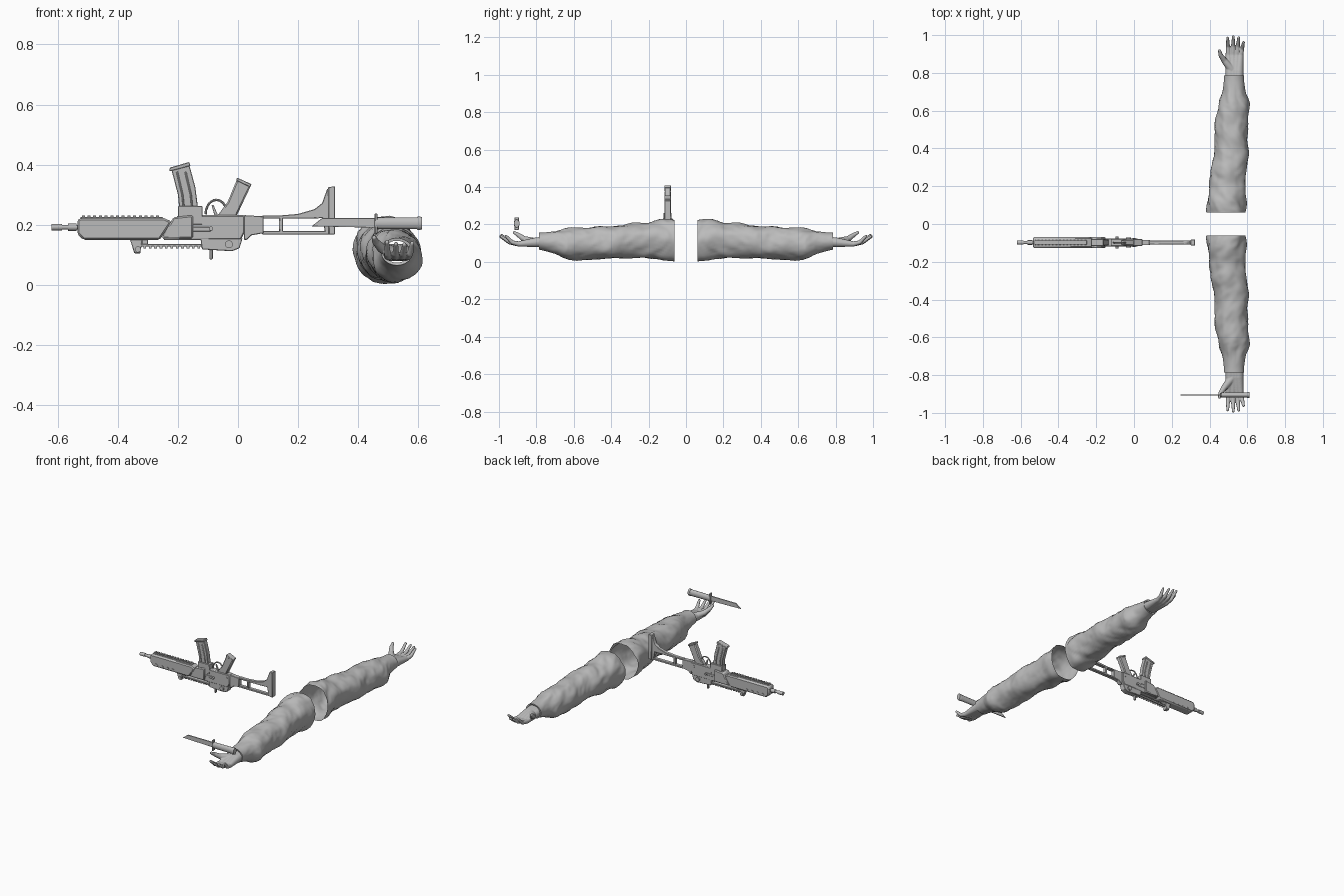
import bpy, bmesh, math
from mathutils import Vector, noise

cube = bpy.data.objects.get("Cube")
if cube:
    bpy.data.objects.remove(cube, do_unlink=True)

grey = bpy.data.materials.new("plain_grey")
grey.use_nodes = True
grey.diffuse_color = (0.5, 0.5, 0.5, 1)
grey.node_tree.nodes["Principled BSDF"].inputs["Base Color"].default_value = (0.5, 0.5, 0.5, 1)

RIFLE_Y = -0.098
KNIFE_Y = -0.905


def finish(name, bm, angle=35, bevel=0.0):
    """Turn a bmesh into a shaded, coloured object."""
    bmesh.ops.recalc_face_normals(bm, faces=bm.faces)
    mesh = bpy.data.meshes.new(name)
    bm.to_mesh(mesh)
    bm.free()
    mesh.materials.append(grey)
    obj = bpy.data.objects.new(name, mesh)
    bpy.context.collection.objects.link(obj)
    bpy.ops.object.select_all(action="DESELECT")
    obj.select_set(True)
    bpy.context.view_layer.objects.active = obj
    bpy.ops.object.shade_smooth_by_angle(angle=math.radians(angle))
    if bevel:
        mod = obj.modifiers.new("bevel", "BEVEL")
        mod.width = bevel
        mod.segments = 1
    return obj


def plate(name, outline, half, y=RIFLE_Y, bevel=0.002):
    """Side profile (x, z) given a thickness along y."""
    bm = bmesh.new()
    face = bm.faces.new([bm.verts.new((x, y - half, z)) for x, z in outline])
    new = bmesh.ops.extrude_face_region(bm, geom=[face])["geom"]
    verts = [v for v in new if isinstance(v, bmesh.types.BMVert)]
    bmesh.ops.translate(bm, verts=verts, vec=(0, 2 * half, 0))
    return finish(name, bm, bevel=bevel)


def box(name, x0, x1, z0, z1, half, y=RIFLE_Y, bevel=0.002):
    return plate(name, [(x0, z0), (x1, z0), (x1, z1), (x0, z1)], half, y, bevel)


def add_cone(bm, a, b, ra, rb, sides=16):
    a, b = Vector(a), Vector(b)
    turn = (b - a).to_track_quat("Z", "Y").to_matrix().to_4x4()
    turn.translation = (a + b) / 2
    bmesh.ops.create_cone(bm, cap_ends=True, segments=sides, radius1=ra,
                          radius2=rb, depth=(b - a).length, matrix=turn)


def rod(name, a, b, ra, rb=None, sides=16):
    bm = bmesh.new()
    add_cone(bm, a, b, ra, rb or ra, sides)
    return finish(name, bm)


def chain(bm, points):
    """Rounded limb through (x, y, z, radius) points."""
    for i, p in enumerate(points):
        ball = bmesh.ops.create_uvsphere(bm, u_segments=16, v_segments=10, radius=p[3])
        bmesh.ops.translate(bm, verts=ball["verts"], vec=p[:3])
        if i:
            q = points[i - 1]
            add_cone(bm, q[:3], p[:3], q[3], p[3])


# Sleeve sections: distance along arm, x range, z range
SECTIONS = [(.062, .385, .595, .002, .23), (.12, .388, .593, .005, .232),
            (.2, .395, .592, .015, .213), (.28, .408, .598, .022, .208),
            (.36, .423, .608, .018, .2), (.44, .427, .604, .013, .19),
            (.52, .429, .602, .012, .188), (.6, .44, .61, .008, .187),
            (.65, .448, .61, .015, .178), (.7, .468, .592, .04, .165),
            (.75, .475, .584, .058, .158), (.785, .476, .582, .065, .156)]


def section_at(t):
    """Smoothly blended sleeve section."""
    i = min(int(t), len(SECTIONS) - 2)
    p = [SECTIONS[max(0, min(len(SECTIONS) - 1, i + k))] for k in (-1, 0, 1, 2)]
    f = t - i
    return [b + f / 2 * (c - a + f * (2 * a - 5 * b + 4 * c - d + f * (3 * (b - c) + d - a)))
            for a, b, c, d in zip(*p)]


def sleeve(name, side):
    bm = bmesh.new()
    rings, sides = 84, 48
    rows = []
    for r in range(rings + 1):
        y, x0, x1, z0, z1 = section_at(r / rings * (len(SECTIONS) - 1))
        fade = min(1, (0.79 - y) / 0.12)
        row = []
        for s in range(sides):
            a = math.tau * s / sides
            c, n = math.cos(a), math.sin(a)
            # slanting cloth folds
            where = Vector((c * 1.3, y * 13 + c * 0.8 + n * 0.5, n * 1.3))
            fold = 1 + fade * (0.12 * noise.noise(where) - 0.07 * abs(noise.noise(where * 1.7)))
            row.append(bm.verts.new(((x0 + x1) / 2 + (x1 - x0) / 2 * c * fold, side * y,
                                     max(0, (z0 + z1) / 2 + (z1 - z0) / 2 * n * fold))))
        rows.append(row)
    # turned-in cuff
    mid = Vector((0.53, side * 0.775, 0.11))
    rows.append([bm.verts.new(mid + (v.co - mid) * 0.8) for v in rows[-1]])
    for low, high in zip(rows, rows[1:]):
        for s in range(sides):
            n = (s + 1) % sides
            bm.faces.new((low[s], low[n], high[n], high[s]))
    finish(name, bm, 60)


def hand(name, side):
    bm = bmesh.new()
    # knuckle x, tip x, finger reach, tip height
    fingers = [(.499, .496, .985, .142), (.523, .526, .992, .136),
               (.545, .554, .986, .134), (.565, .58, .962, .138)]
    for kx, tx, reach, tip in fingers:
        chain(bm, [(.53 + (kx - .53) * .6, side * .75, .108, .029),
                   (.53 + (kx - .53) * .7, side * .81, .104, .025),
                   (kx, side * .895, .096, .014),
                   ((kx + tx) / 2, side * (.895 + reach) / 2, .104, .011),
                   (tx, side * reach, tip, .0075)])
    # thumb
    chain(bm, [(.515, side * .82, .108, .022), (.478, side * .865, .122, .016),
               (.458, side * .895, .143, .012), (.453, side * .918, .157, .008)])
    obj = finish(name, bm)
    mod = obj.modifiers.new("blend", "REMESH")
    mod.mode = "VOXEL"
    mod.voxel_size = 0.003
    mod.use_smooth_shade = True
    soft = obj.modifiers.new("soften", "SMOOTH")
    soft.iterations = 4


for label, side in (("left", 1), ("right", -1)):
    sleeve(label + "_sleeve", side)
    hand(label + "_hand", side)

# Knife
plate("knife_blade", [(.245, .195), (.28, .222), (.46, .222), (.46, .19)], .003, KNIFE_Y, .001)
box("knife_guard", .455, .464, .17, .238, .011, KNIFE_Y)
grip = rod("knife_handle", (.46, 0, 0), (.6, 0, 0), .019, .02)
grip.scale.y = 0.7
grip.location = (0, KNIFE_Y, .205)
cap = rod("knife_pommel", (.598, 0, 0), (.612, 0, 0), .023, .021)
cap.scale.y = 0.7
cap.location = grip.location

# Rifle barrel and muzzle
for name, x0, x1, radius in (("barrel", -.6, -.5, .008), ("muzzle_tip", -.62, -.585, .011),
                             ("muzzle_ring", -.565, -.537, .012)):
    rod(name, (x0, RIFLE_Y, .192), (x1, RIFLE_Y, .192), radius)

# Handguard with vents and rail
plate("handguard", [(-.535, .17), (-.515, .15), (-.26, .15), (-.22, .21), (-.245, .222),
                    (-.525, .222), (-.535, .215)], .028, bevel=.008)
box("top_rail", -.525, -.25, .22, .226, .012)
for i in range(14):
    box("rail_tooth", -.52 + i * .019, -.51 + i * .019, .225, .231, .012, bevel=0)
for i in range(4):
    for face in (-1, 1):
        y = RIFLE_Y + face * .028
        vent = rod("vent", (0, -.002, 0), (0, .002, 0), .013)
        vent.scale.z = 0.6
        vent.location = (-.49 + i * .038, y, .164)

# Receiver
plate("receiver_front", [(-.255, .155), (-.15, .155), (-.15, .232), (-.215, .225)], .03, bevel=.005)
plate("receiver", [(-.25, .15), (.01, .15), (.022, .175), (.022, .232), (-.2, .232)], .02, bevel=.004)
box("magazine_well", -.2, -.118, .2, .262, .021)
box("side_panel", -.2, -.09, .178, .193, .022)
rod("bolt_handle", (-.09, RIFLE_Y - .033, .187), (-.09, RIFLE_Y + .033, .187), .007)
rod("rear_pin", (0, RIFLE_Y - .023, .21), (0, RIFLE_Y + .023, .21), .007)

# Curved magazine
plate("magazine", [(-.193, .228), (-.2, .3), (-.222, .385), (-.163, .403),
                   (-.142, .325), (-.13, .232)], .015)
plate("magazine_base", [(-.228, .378), (-.227, .39), (-.162, .409), (-.158, .396)], .018)
for shift in (0, .028):
    plate("magazine_rib", [(-.183 + shift, .25), (-.188 + shift, .3), (-.206 + shift, .375),
                           (-.2 + shift, .378), (-.182 + shift, .3), (-.177 + shift, .25)], .018)

# Trigger, guard and pistol grip
bm = bmesh.new()
arc = [Vector((-.072 + .036 * math.cos(a), RIFLE_Y, .235 + .048 * math.sin(a)))
       for a in [math.pi * k / 10 for k in range(11)]]
for a, b in zip(arc, arc[1:]):
    add_cone(bm, a, b, .004, .004, 8)
finish("trigger_guard", bm)
plate("trigger", [(-.078, .23), (-.088, .265), (-.082, .267), (-.066, .23)], .004, bevel=.001)
plate("pistol_grip", [(-.07, .228), (-.035, .275), (-.003, .352), (.043, .33), (.012, .265),
                      (-.005, .228)], .016, bevel=.005)
plate("grip_cap", [(-.006, .347), (-.003, .357), (.045, .335), (.041, .325)], .018)

# Lower accessory rail, sight and rear block
box("lower_rail", -.34, -.09, .128, .136, .011)
for i in range(13):
    box("lower_tooth", -.315 + i * .018, -.306 + i * .018, .121, .129, .011, bevel=0)
plate("front_sight", [(-.36, .152), (-.345, .105), (-.325, .105), (-.318, .152)], .011)
rod("sight_knob", (-.333, RIFLE_Y - .016, .118), (-.333, RIFLE_Y + .016, .118), .01)
box("rail_mount", -.32, -.3, .128, .152, .009)
plate("rear_block", [(-.125, .155), (-.12, .118), (-.02, .112), (.005, .122), (.015, .155)], .018)
box("rear_sight", -.095, -.084, .085, .13, .007)
rod("sight_wheel", (-.03, RIFLE_Y - .027, .135), (-.03, RIFLE_Y + .027, .135), .013)

# Skeleton stock
plate("stock_hinge", [(.02, .232), (.085, .228), (.085, .172), (.045, .165), (.03, .15),
                      (.02, .15)], .014)
box("stock_upper_bar", .08, .16, .22, .231, .011)
box("stock_lower_bar", .08, .32, .168, .18, .011)
box("stock_post", .137, .15, .17, .228, .011)
plate("stock_sweep", [(.14, .231), (.2, .236), (.255, .252), (.28, .272), (.297, .32),
                      (.308, .32), (.308, .17), (.29, .17), (.282, .222), (.2, .22),
                      (.14, .22)], .011)
plate("butt_plate", [(.3, .325), (.323, .328), (.323, .168), (.302, .168)], .016)
